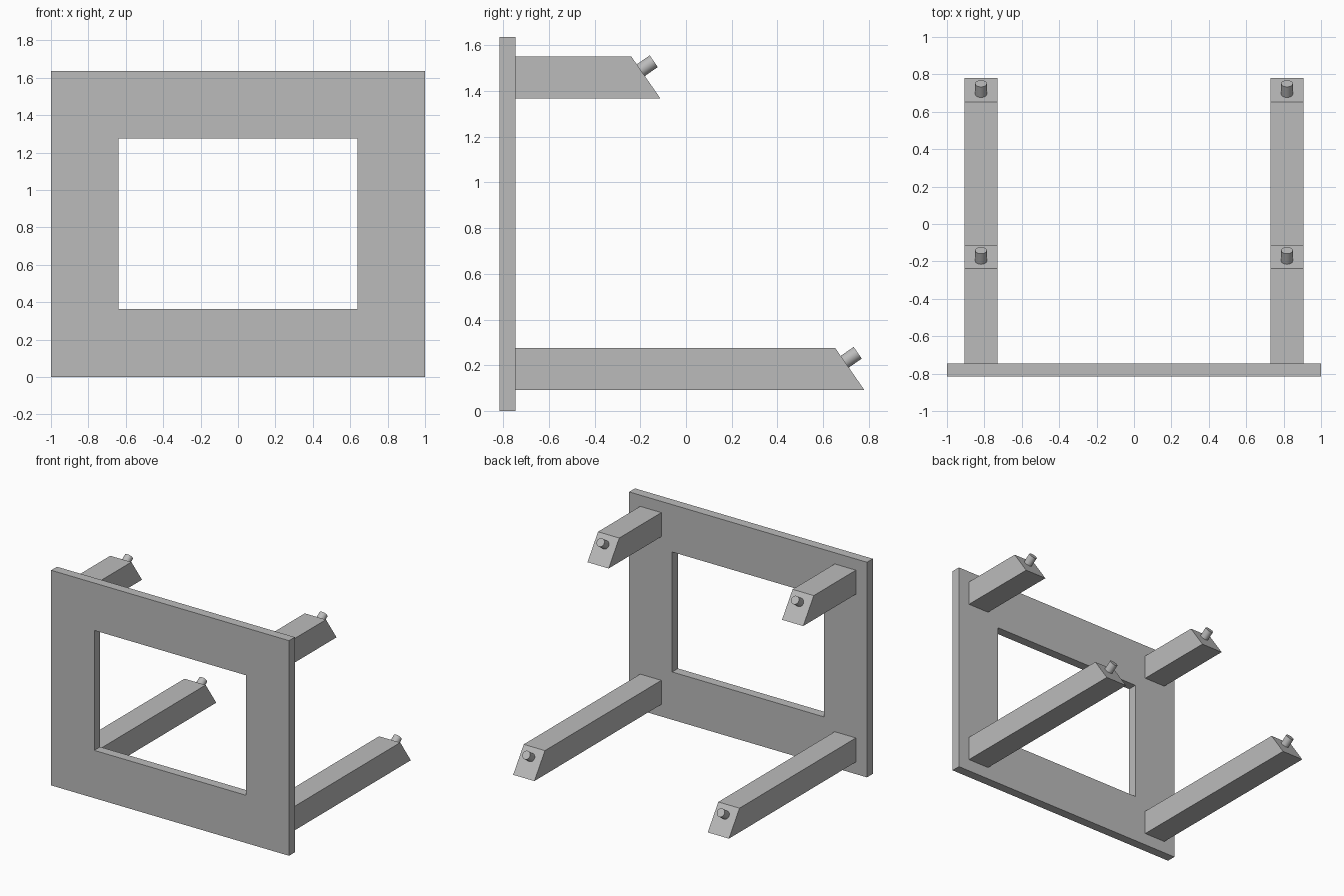
import bpy
import bmesh
import math
from mathutils import Vector

cube = bpy.data.objects.get("Cube")
if cube:
    bpy.data.objects.remove(cube, do_unlink=True)

GREY = (0.5, 0.5, 0.5, 1.0)
grey = bpy.data.materials.new("plain_grey")
grey.use_nodes = True
grey.diffuse_color = GREY
grey.node_tree.nodes["Principled BSDF"].inputs["Base Color"].default_value = GREY


def extrude_face(name, loops, offset):
    """Extrude a solid from a list of quads by an offset vector."""
    bm = bmesh.new()
    for quad in loops:
        bm.faces.new([bm.verts.new(p) for p in quad])
    bmesh.ops.remove_doubles(bm, verts=bm.verts, dist=1e-5)
    ext = bmesh.ops.extrude_face_region(bm, geom=bm.faces[:], use_keep_orig=True)
    moved = [g for g in ext["geom"] if isinstance(g, bmesh.types.BMVert)]
    bmesh.ops.translate(bm, verts=moved, vec=offset)
    bmesh.ops.recalc_face_normals(bm, faces=bm.faces)
    # Merge the flat pieces into clean faces
    bmesh.ops.dissolve_limit(bm, angle_limit=0.01, verts=bm.verts, edges=bm.edges)
    mesh = bpy.data.meshes.new(name)
    bm.to_mesh(mesh)
    bm.free()
    mesh.materials.append(grey)
    obj = bpy.data.objects.new(name, mesh)
    bpy.context.collection.objects.link(obj)
    return obj


# Front frame: rectangular ring with a window opening
FRONT, BACK, HEIGHT = -0.815, -0.745, 1.635
outer = [(-1, 0), (1, 0), (1, HEIGHT), (-1, HEIGHT)]
inner = [(-0.638, 0.363), (0.638, 0.363), (0.638, 1.275), (-0.638, 1.275)]
ring = []
for i in range(4):
    j = (i + 1) % 4
    ring.append([(x, FRONT, z) for x, z in (outer[i], outer[j], inner[j], inner[i])])
extrude_face("front_frame", ring, (0, BACK - FRONT, 0))

# Arms with slanted ends, each carrying a round peg
ARM_X, ARM_W, ARM_H, SLANT = 0.818, 0.178, 0.183, 0.127
normal = Vector((0, ARM_H, SLANT)).normalized()
PEG_R, PEG_OUT, PEG_IN = 0.031, 0.069, 0.02

for level, bottom, reach in (("upper", 1.367, -0.112), ("lower", 0.092, 0.78)):
    for side, sign in (("left", 1), ("right", -1)):
        x0 = sign * ARM_X - ARM_W / 2
        top = bottom + ARM_H
        profile = [(x0, BACK, bottom), (x0, reach, bottom),
                   (x0, reach - SLANT, top), (x0, BACK, top)]
        extrude_face(f"{level}_{side}_arm", [profile], (ARM_W, 0, 0))

        # Peg square to the slanted end, a little above its middle
        t = 0.675
        base = Vector((sign * ARM_X, reach - SLANT * t, bottom + ARM_H * t))
        bpy.ops.mesh.primitive_cylinder_add(
            vertices=32, radius=PEG_R, depth=PEG_OUT + PEG_IN,
            location=base + normal * (PEG_OUT - PEG_IN) / 2,
            rotation=Vector((0, 0, 1)).rotation_difference(normal).to_euler())
        peg = bpy.context.object
        peg.name = f"{level}_{side}_peg"
        peg.data.materials.append(grey)
        bpy.ops.object.shade_smooth_by_angle(angle=math.radians(30))
